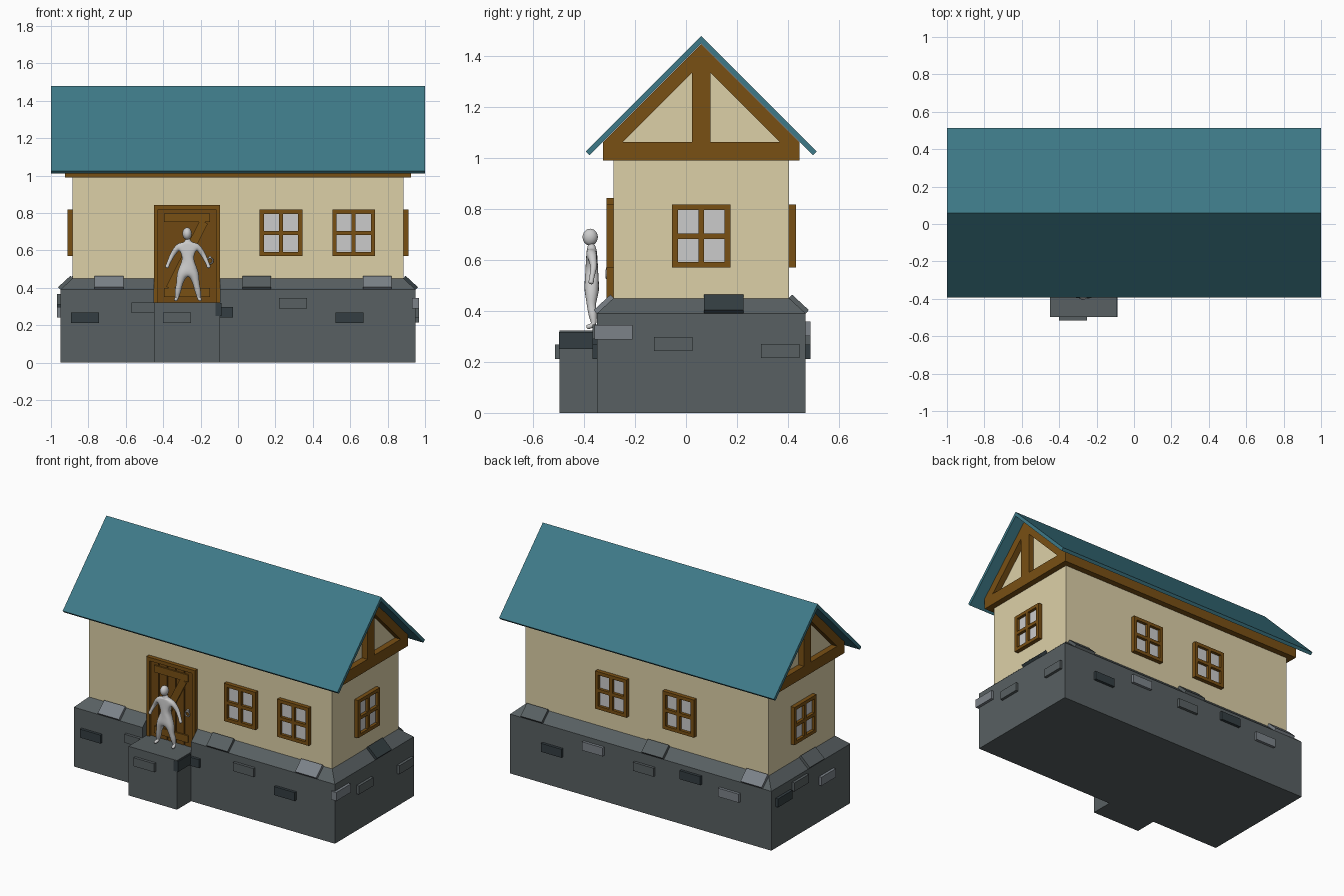
import bpy, bmesh, math
from mathutils import Matrix, Vector

if "Cube" in bpy.data.objects:
    bpy.data.objects.remove(bpy.data.objects["Cube"])

CY = 0.06  # y of the house's middle line


def material(name, rgb):
    m = bpy.data.materials.new(name)
    m.diffuse_color = (*rgb, 1)
    m.use_nodes = True
    m.node_tree.nodes["Principled BSDF"].inputs["Base Color"].default_value = m.diffuse_color
    return m


CREAM = material("plaster", (0.72, 0.63, 0.39))
WOOD = material("timber", (0.19, 0.08, 0.007))
DOOR = material("door_wood", (0.16, 0.066, 0.006))
TEAL = material("roof_teal", (0.048, 0.195, 0.246))
STONE = material("stone", (0.098, 0.117, 0.122))
DARK = material("stone_dark", (0.034, 0.048, 0.054))
LIGHT = material("stone_light", (0.2, 0.225, 0.25))


def finish(name, bm, mat=None, matrix=None):
    bmesh.ops.recalc_face_normals(bm, faces=bm.faces)
    if matrix:
        bm.transform(matrix)
    me = bpy.data.meshes.new(name)
    bm.to_mesh(me)
    bm.free()
    ob = bpy.data.objects.new(name, me)
    bpy.context.collection.objects.link(ob)
    if mat:
        me.materials.append(mat)
    return ob


def add_box(bm, x0, x1, y0, y1, z0, z1, rot=None):
    m = Matrix.Translation(((x0 + x1) / 2, (y0 + y1) / 2, (z0 + z1) / 2))
    if rot:
        m = m @ rot
    bmesh.ops.create_cube(bm, size=1, matrix=m @ Matrix.Diagonal((x1 - x0, y1 - y0, z1 - z0, 1)))


def boxes(name, mat, *dims, matrix=None):
    bm = bmesh.new()
    for d in dims:
        add_box(bm, *d)
    return finish(name, bm, mat, matrix)


def add_prism(bm, pts, x0, x1):
    """Extrude a profile of (offset from middle line, z) along x."""
    a = [bm.verts.new((x0, CY + y, z)) for y, z in pts]
    b = [bm.verts.new((x1, CY + y, z)) for y, z in pts]
    bm.faces.new(a)
    bm.faces.new(b)
    for i in range(len(pts)):
        j = (i + 1) % len(pts)
        bm.faces.new((a[i], a[j], b[j], b[i]))


# side frames: local x runs along the wall, local -y points outward
SIDES = {n: Matrix.Translation((0, CY, 0)) @ Matrix.Rotation(math.radians(a), 4, 'Z')
         for n, a in (("front", 0), ("right", 90), ("back", 180), ("left", 270))}
BASE = {"front": 0.41, "back": 0.41, "right": 0.95, "left": 0.95}
WALL = {"front": 0.345, "back": 0.345, "right": 0.885, "left": 0.885}

# stone base with a sloped top, notched in front of the door
bm = bmesh.new()
rings = [[bm.verts.new((sx * w, CY + sy * d, z)) for sx, sy in ((-1, -1), (1, -1), (1, 1), (-1, 1))]
         for w, d, z in ((0.95, 0.41, 0), (0.95, 0.41, 0.39), (0.885, 0.345, 0.45))]
bm.faces.new(rings[0])
bm.faces.new(rings[2])
for lo, hi in zip(rings, rings[1:]):
    for i in range(4):
        j = (i + 1) % 4
        bm.faces.new((lo[i], lo[j], hi[j], hi[i]))
base = finish("stone_base", bm, STONE)
cutter = boxes("door_notch_cutter", None, (-0.449, -0.096, -0.6, -0.27, 0.323, 0.6))
cutter.hide_render = True
cutter.hide_set(True)
cut = base.modifiers.new("notch", 'BOOLEAN')
cut.operation = 'DIFFERENCE'
cut.object = cutter
boxes("door_step", STONE, (-0.449, -0.096, -0.497, -0.35, 0, 0.323))

# raised bricks: (side, along, z, material, width, height)
W, H = 0.15, 0.056
bricks = [("front", -0.818, 0.24, DARK), ("front", -0.495, 0.293, STONE), ("front", -0.102, 0.27, DARK),
          ("front", 0.295, 0.318, STONE), ("front", 0.595, 0.24, DARK),
          ("right", -0.345, 0.317, LIGHT), ("right", -0.11, 0.27, STONE), ("right", 0.31, 0.243, STONE),
          ("back", -0.64, 0.24, DARK), ("back", -0.34, 0.33, LIGHT), ("back", 0.03, 0.295, STONE),
          ("back", 0.37, 0.33, DARK), ("back", 0.65, 0.29, LIGHT),
          ("left", -0.29, 0.3, DARK), ("left", -0.12, 0.34, STONE), ("left", 0.16, 0.27, LIGHT)]
for side, u, z, mat in bricks:
    d = BASE[side]
    boxes(side + "_brick", mat, (u - W / 2, u + W / 2, -d - 0.018, -d + 0.02, z - H / 2, z + H / 2),
          matrix=SIDES[side])
boxes("step_front_brick", STONE, (-0.4, -0.25, -0.515, -0.48, 0.212, 0.268))
boxes("step_side_brick", DARK, (-0.12, -0.088, -0.498, -0.365, 0.25, 0.318))

# tilted cap stones lying on the slope
tilt = Matrix.Rotation(math.radians(42.7), 4, 'X')
caps = [("front", -0.69, LIGHT), ("front", 0.1, STONE), ("front", 0.745, LIGHT),
        ("right", 0.088, DARK), ("left", 0.05, STONE),
        ("back", -0.79, STONE), ("back", 0.09, STONE), ("back", 0.81, LIGHT)]
for side, u, mat in caps:
    bm = bmesh.new()
    y = -BASE[side] + 0.031
    add_box(bm, u - 0.077, u + 0.077, y - 0.045, y + 0.045, 0.408, 0.438, tilt)
    finish(side + "_cap_stone", bm, mat, SIDES[side])

# plaster walls with gables
bm = bmesh.new()
add_prism(bm, [(-0.345, 0.3), (0.345, 0.3), (0.345, 1.09), (0, 1.435), (-0.345, 1.09)], -0.885, 0.885)
finish("plaster_walls", bm, CREAM)

# roof
bm = bmesh.new()
add_prism(bm, [(0, 1.48), (0.454, 1.026), (0.439, 1.011), (0, 1.45), (-0.439, 1.011), (-0.454, 1.026)], -1, 1)
finish("roof", bm, TEAL)

# gable timber: tie beam, post and two rafters at each end
for side, s in (("left", -1), ("right", 1)):
    bm = bmesh.new()
    x0, x1 = s * 0.875, s * 0.925
    add_prism(bm, [(-0.385, 0.99), (0.385, 0.99), (0.385, 1.063), (-0.385, 1.063)], x0, x1)
    add_prism(bm, [(-0.036, 1.063), (0.036, 1.063), (0.036, 1.38), (-0.036, 1.38)], x0, x1)
    for m in (-1, 1):
        add_prism(bm, [(m * 0.385, 1.063), (0, 1.448), (0, 1.372), (m * 0.309, 1.063)], x0, x1)
    finish(side + "_gable_timber", bm, WOOD)
for side in ("front", "back"):
    boxes(side + "_eave_beam", WOOD, (-0.88, 0.88, -0.385, -0.34, 0.99, 1.063), matrix=SIDES[side])

# windows
for side, u in (("front", 0.23), ("front", 0.618), ("right", 0), ("left", 0), ("back", 0.245), ("back", -0.245)):
    d = WALL[side]
    y0, y1 = -d - 0.027, -d + 0.01
    bars = [(u + c - 0.011, u + c + 0.011, y0, y1, 0.57, 0.818) for c in (-0.103, 0, 0.103)]
    bars += [(u - 0.114, u + 0.114, y0, y1, z - 0.011, z + 0.011) for z in (0.581, 0.694, 0.807)]
    boxes(side + "_window_frame", WOOD, *bars, matrix=SIDES[side])
    boxes(side + "_window_glass", None, (u - 0.1, u + 0.1, -d - 0.008, -d + 0.01, 0.58, 0.81), matrix=SIDES[side])

# door: frame, planks, Z brace, ring handle
boxes("door_frame", WOOD, (-0.449, -0.427, -0.312, -0.28, 0.323, 0.843),
      (-0.118, -0.096, -0.312, -0.28, 0.323, 0.843), (-0.427, -0.118, -0.312, -0.28, 0.82, 0.843))
pw = 0.309 / 5
boxes("door_planks", DOOR, (-0.43, -0.115, -0.29, -0.28, 0.323, 0.825),
      *[(-0.427 + i * pw + 0.003, -0.427 + (i + 1) * pw - 0.003, -0.298, -0.28, 0.325, 0.82) for i in range(5)])
bm = bmesh.new()
for z in (0.375, 0.775):
    add_box(bm, -0.396, -0.15, -0.307, -0.29, z - 0.023, z + 0.023)
add_box(bm, -0.296, -0.25, -0.307, -0.29, 0.375, 0.775, Matrix.Rotation(math.radians(27), 4, 'Y'))
finish("door_brace", bm, WOOD)
bpy.ops.mesh.primitive_torus_add(major_radius=0.016, minor_radius=0.004, major_segments=16, minor_segments=6,
                                 location=(-0.15, -0.312, 0.545), rotation=(math.pi / 2, 0, 0))
bpy.context.object.name = "door_ring_handle"
boxes("door_handle_plate", None, (-0.156, -0.144, -0.315, -0.29, 0.556, 0.57))

# standing figure: skinned skeleton (side offset, y, z, radius)
FX = -0.268
spine = [(0, -0.37, 0.51, 0.034), (0, -0.37, 0.555, 0.026), (0, -0.372, 0.605, 0.036),
         (0, -0.37, 0.64, 0.02), (0, -0.372, 0.668, 0.014)]
arm = [(0.05, -0.37, 0.625, 0.02), (0.084, -0.362, 0.575, 0.014), (0.106, -0.37, 0.528, 0.01),
       (0.114, -0.374, 0.505, 0.012)]
leg = [(0.032, -0.37, 0.48, 0.031), (0.045, -0.372, 0.42, 0.018), (0.052, -0.366, 0.39, 0.019),
       (0.06, -0.362, 0.345, 0.011), (0.066, -0.392, 0.335, 0.01)]
nodes, edges = list(spine), [(i, i + 1) for i in range(4)]
for s in (-1, 1):
    for limb, root in ((arm, 2), (leg, 0)):
        prev = root
        for x, y, z, r in limb:
            nodes.append((s * x, y, z, r))
            edges.append((prev, len(nodes) - 1))
            prev = len(nodes) - 1
me = bpy.data.meshes.new("figure_body")
me.from_pydata([(FX + x, y, z) for x, y, z, r in nodes], edges, [])
body = bpy.data.objects.new("figure_body", me)
bpy.context.collection.objects.link(body)
skin = body.modifiers.new("skin", 'SKIN')
skin.use_smooth_shade = True
if not me.skin_vertices:
    bpy.context.view_layer.objects.active = body
    bpy.ops.mesh.customdata_skin_add()
for sv, n in zip(me.skin_vertices[0].data, nodes):
    sv.radius = (n[3], n[3])
me.skin_vertices[0].data[0].use_root = True
body.modifiers.new("smooth", 'SUBSURF').levels = 2
bpy.ops.mesh.primitive_uv_sphere_add(segments=20, ring_count=12, radius=1, location=(FX - 0.004, -0.376, 0.69))
head = bpy.context.object
head.name = "figure_head"
head.scale = (0.025, 0.03, 0.033)
bpy.ops.object.shade_smooth()
